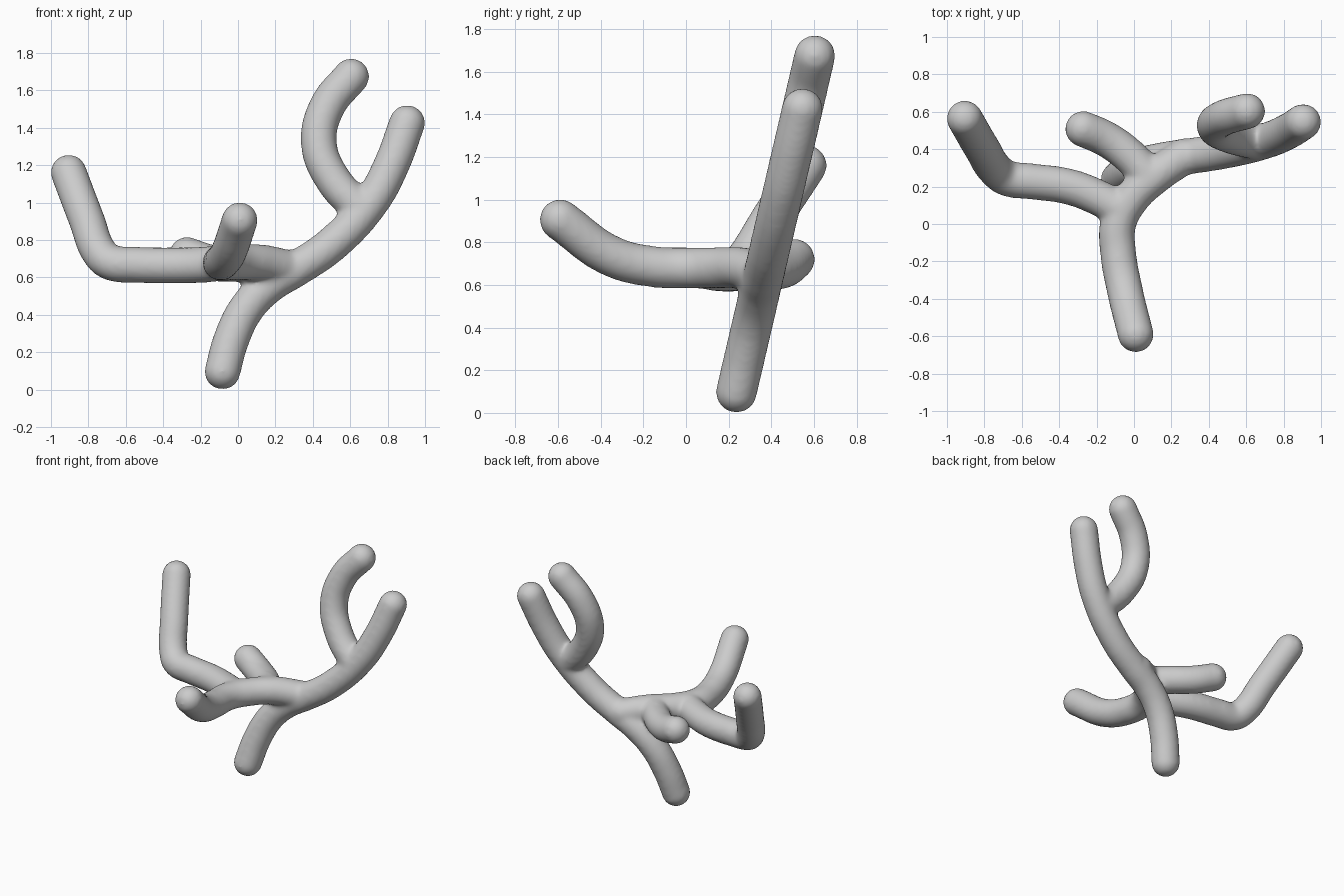
import bpy

if "Cube" in bpy.data.objects:
    bpy.data.objects.remove(bpy.data.objects["Cube"])

R = 0.097


def plane_y(z):
    # trunk and fork lie in one slightly leaning plane
    return 0.237 + 0.233 * (z - 0.1)


def lean(pts):
    return [(x, plane_y(z), z) for x, z in pts]


# centre lines of the limbs
trunk = lean([(-0.083, 0.097), (-0.035, 0.27), (0.05, 0.44), (0.17, 0.56), (0.31, 0.645),
              (0.5, 0.775), (0.71, 1.0), (0.82, 1.2), (0.904, 1.425)])
fork = lean([(0.67, 0.95), (0.51, 1.12), (0.432, 1.32), (0.48, 1.52), (0.605, 1.674)])
front_limb = [(0.27, plane_y(0.64), 0.65), (0.12, 0.26, 0.68), (-0.01, 0.14, 0.68),
              (-0.085, 0.0, 0.68), (-0.085, -0.15, 0.685), (-0.05, -0.35, 0.735),
              (0.009, -0.59, 0.905)]
left_limb = [(-0.06, 0.07, 0.68), (-0.2, 0.145, 0.667), (-0.35, 0.2, 0.664),
             (-0.55, 0.228, 0.668), (-0.68, 0.245, 0.68), (-0.735, 0.285, 0.725),
             (-0.81, 0.40, 0.91), (-0.905, 0.564, 1.16)]
back_stub = [(0.08, 0.25, 0.68), (-0.02, 0.36, 0.672), (-0.15, 0.455, 0.68), (-0.272, 0.508, 0.72)]

parts = []
for pts in (trunk, fork, front_limb, left_limb, back_stub):
    # tube along a smooth path
    cu = bpy.data.curves.new("limb", 'CURVE')
    cu.dimensions = '3D'
    cu.bevel_depth = R
    cu.bevel_resolution = 8
    cu.use_fill_caps = True
    sp = cu.splines.new('BEZIER')
    sp.resolution_u = 8
    sp.bezier_points.add(len(pts) - 1)
    for bp, p in zip(sp.bezier_points, pts):
        bp.co = p
        bp.handle_left_type = bp.handle_right_type = 'AUTO'
    ob = bpy.data.objects.new("limb", cu)
    bpy.context.collection.objects.link(ob)
    bpy.ops.object.select_all(action='DESELECT')
    ob.select_set(True)
    bpy.context.view_layer.objects.active = ob
    bpy.ops.object.convert(target='MESH')
    parts.append(bpy.context.view_layer.objects.active)
    # rounded ends
    for p in (pts[0], pts[-1]):
        bpy.ops.mesh.primitive_uv_sphere_add(segments=36, ring_count=18, radius=R, location=p)
        parts.append(bpy.context.object)

# fuse the limbs into one skin with soft joints
bpy.ops.object.select_all(action='DESELECT')
for o in parts:
    o.select_set(True)
branch = parts[0]
bpy.context.view_layer.objects.active = branch
bpy.ops.object.join()
branch.name = "branch"
m = branch.modifiers.new("fuse", 'REMESH')
m.mode = 'VOXEL'
m.voxel_size = 0.014
m.use_smooth_shade = True
s = branch.modifiers.new("soften", 'SMOOTH')
s.factor = 0.5
s.iterations = 14
for p in branch.data.polygons:
    p.use_smooth = True
